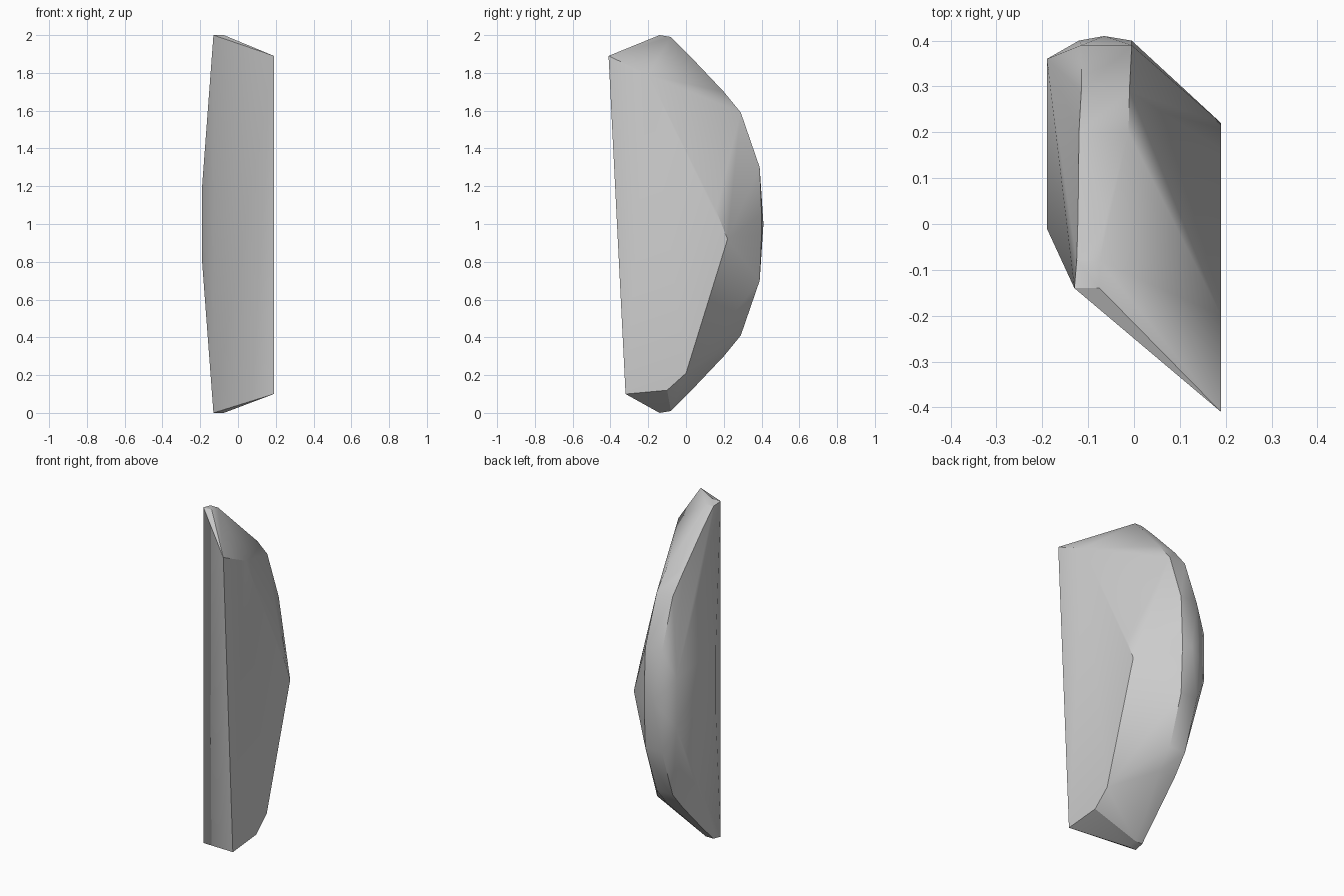
import bpy, bmesh, math

if "Cube" in bpy.data.objects:
    bpy.data.objects.remove(bpy.data.objects["Cube"], do_unlink=True)

# Single stone grey
stone = bpy.data.materials.new("stone grey")
stone.use_nodes = True
grey = (0.6, 0.6, 0.6, 1.0)
stone.diffuse_color = grey
stone.node_tree.nodes["Principled BSDF"].inputs["Base Color"].default_value = grey

# Flat left cheek of the slab: (y, z) at x = 0.19
CHEEK = [(-0.41, 1.89), (-0.20, 1.79), (0.16, 1.07), (0.22, 0.92),
         (0.0, 0.21), (-0.10, 0.12), (-0.32, 0.10)]

# Upper half of the curved back rim: (y, z, right edge x, left edge x)
RIM = [(-0.14, 2.0, -0.13, -0.075), (-0.08, 1.99, -0.125, -0.075),
       (0.02, 1.89, -0.122, -0.06), (0.20, 1.70, -0.12, -0.012),
       (0.29, 1.59, -0.115, -0.01), (0.39, 1.30, -0.115, -0.005),
       (0.40, 1.05, -0.12, -0.005)]

# Upper half of the bulging right cheek
BULGE = [(-0.19, -0.01, 1.2), (-0.19, 0.36, 1.15)]

points = [(0.19, y, z) for y, z in CHEEK]
points.append((-0.065, 0.41, 1.0))
for y, z, right_x, left_x in RIM:
    for height in (z, 2.0 - z):
        points += [(right_x, y, height), (left_x, y, height)]
for x, y, z in BULGE:
    points += [(x, y, z), (x, y, 2.0 - z)]

# Wrap the profiles in one faceted skin
bm = bmesh.new()
for p in points:
    bm.verts.new(p)
bmesh.ops.convex_hull(bm, input=bm.verts[:])
bmesh.ops.delete(bm, geom=[v for v in bm.verts if not v.link_faces], context='VERTS')
bmesh.ops.dissolve_limit(bm, angle_limit=math.radians(0.5),
                         verts=bm.verts[:], edges=bm.edges[:])
bmesh.ops.recalc_face_normals(bm, faces=bm.faces[:])

mesh = bpy.data.meshes.new("rock_slab")
bm.to_mesh(mesh)
bm.free()
mesh.materials.append(stone)
slab = bpy.data.objects.new("rock_slab", mesh)
bpy.context.collection.objects.link(slab)

# Soft shading across the shallow facets, crisp main edges
bpy.ops.object.select_all(action='DESELECT')
slab.select_set(True)
bpy.context.view_layer.objects.active = slab
bpy.ops.object.shade_smooth_by_angle(angle=math.radians(30))
